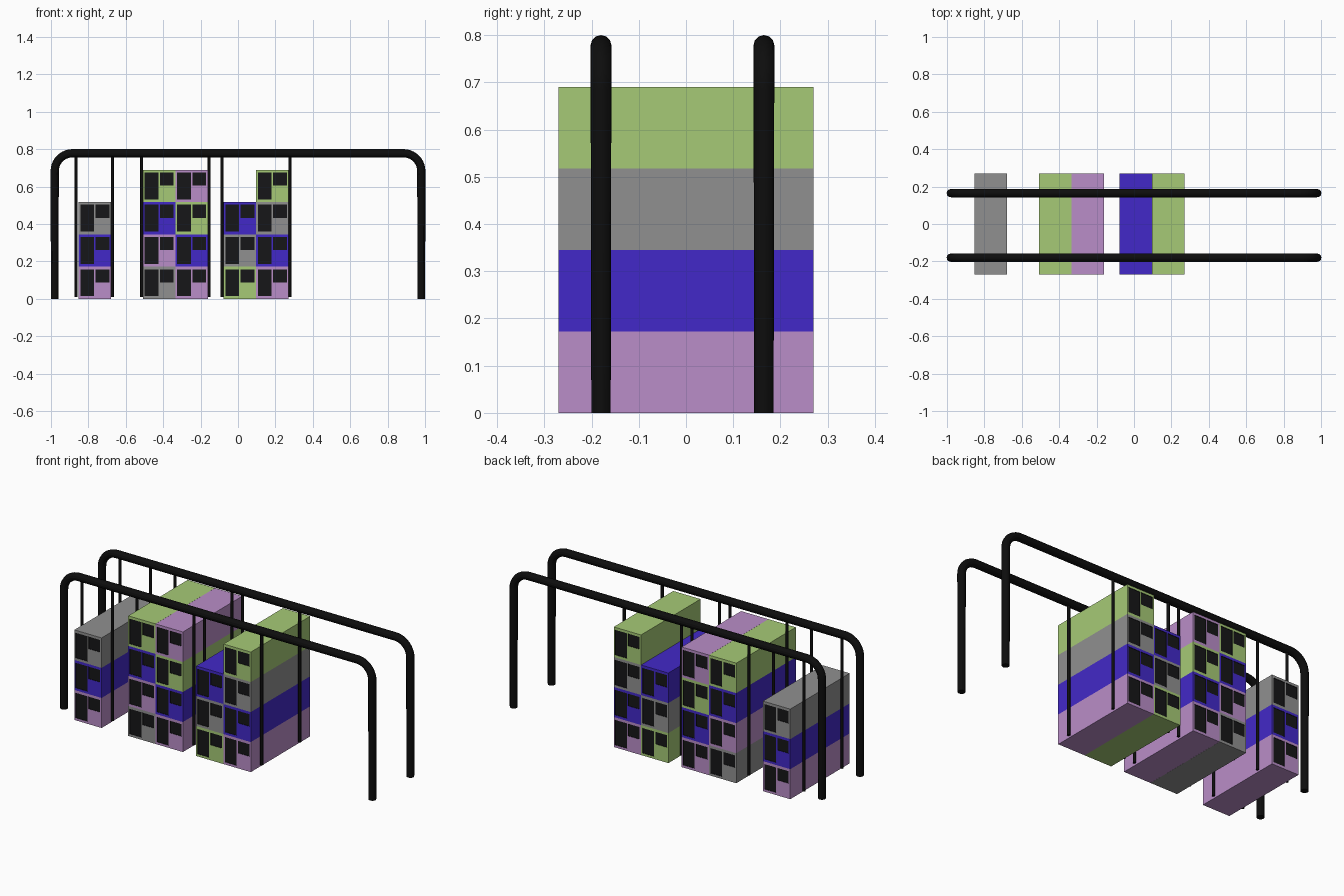
import bpy, bmesh, math
from mathutils import Vector as V

if "Cube" in bpy.data.objects:
    bpy.data.objects.remove(bpy.data.objects["Cube"])

def material(name, rgb):
    m = bpy.data.materials.new(name)
    m.diffuse_color = (*rgb, 1)
    m.use_nodes = True
    m.node_tree.nodes["Principled BSDF"].inputs["Base Color"].default_value = m.diffuse_color
    return m

BLACK = material("black", (0.004, 0.004, 0.004))
DOOR = material("door_black", (0.008, 0.008, 0.009))
PAINT = {"p": material("purple", (0.49, 0.27, 0.58)), "b": material("blue", (0.055, 0.022, 0.58)),
         "n": material("green", (0.38, 0.59, 0.18)), "g": material("grey", (0.28, 0.28, 0.28))}
W, L, H = 0.1735, 0.54, 0.1725

def panel(bm, origin, u, v, us, vs, recessed, mat=0):
    """Grid of quads on one side; returns the cells that get pressed in."""
    o, u, v = V(origin), V(u), V(v)
    pts = [[bm.verts.new(o + u * a + v * b) for b in vs] for a in us]
    out = []
    for i in range(len(us) - 1):
        for j in range(len(vs) - 1):
            f = bm.faces.new((pts[i][j], pts[i+1][j], pts[i+1][j+1], pts[i][j+1]))
            if (i, j) in recessed:
                f.material_index = mat
                out.append(f)
    return out

def container_mesh(colour):
    bm = bmesh.new()
    # rib rows along the length
    ys = [0]
    for k in range(12):
        c = 0.052 + k * 0.0415
        ys += [c - 0.012, c + 0.012]
    ys.append(L)
    back_ys = [L - y for y in reversed(ys)]
    ribs = {(2 * k + 1, 1) for k in range(12)}
    zs = [0, 0.017, 0.156, H]
    ends_x, ends_z = [0, 0.009, 0.083, 0.091, 0.164, W], [0, 0.014, 0.088, 0.158, H]
    doors = {(1, 1), (1, 2), (3, 2)}
    x, y = W / 2, L / 2
    cells = panel(bm, (x, -y, 0), (0, 1, 0), (0, 0, 1), ys, zs, ribs)
    cells += panel(bm, (-x, y, 0), (0, -1, 0), (0, 0, 1), back_ys, zs, ribs)
    cells += panel(bm, (x, -y, H), (0, 1, 0), (-1, 0, 0), ys, [0, 0.012, W - 0.012, W], ribs)
    panel(bm, (-x, y, 0), (1, 0, 0), (0, -1, 0), [0, W], [0, L], ())
    ends = panel(bm, (-x, -y, 0), (1, 0, 0), (0, 0, 1), ends_x, ends_z, doors, 1)
    ends += panel(bm, (x, y, 0), (-1, 0, 0), (0, 0, 1), ends_x, ends_z, doors, 1)
    bmesh.ops.inset_region(bm, faces=cells, thickness=0, depth=-0.006)
    bmesh.ops.inset_region(bm, faces=ends, thickness=0, depth=-0.003)
    me = bpy.data.meshes.new("container")
    bm.to_mesh(me)
    bm.free()
    me.materials.append(PAINT[colour])
    me.materials.append(DOOR)
    return me

# stacks of containers, colours listed bottom to top
meshes = {c: container_mesh(c) for c in PAINT}
for x, colours in ((-0.765, "pbg"), (-0.422, "gpbn"), (-0.248, "pbnp"), (0.010, "ngb"), (0.1835, "pbgn")):
    for level, c in enumerate(colours):
        ob = bpy.data.objects.new("container", meshes[c])
        ob.location = (x, 0, level * H)
        bpy.context.collection.objects.link(ob)

def gantry(y):
    # bent tube: leg, corner arc, beam, corner arc, leg
    cu = bpy.data.curves.new("gantry_tube", "CURVE")
    cu.dimensions = "3D"
    cu.bevel_depth, cu.bevel_resolution, cu.use_fill_caps = 0.0205, 4, True
    R, X, Z = 0.095, 0.98, 0.778
    arc = [(-X + R - R * math.cos(t), Z - R + R * math.sin(t)) for t in (math.radians(9 * i) for i in range(11))]
    pts = [(-X, 0)] + arc + [(-a, b) for a, b in reversed(arc)] + [(X, 0)]
    s = cu.splines.new("POLY")
    s.points.add(len(pts) - 1)
    for p, (a, b) in zip(s.points, pts):
        p.co = (a, y, b, 1)
        p.radius = 1 + 0.08 * b / Z
    cu.materials.append(BLACK)
    ob = bpy.data.objects.new("gantry_tube", cu)
    bpy.context.collection.objects.link(ob)
    bpy.ops.object.select_all(action="DESELECT")
    bpy.context.view_layer.objects.active = ob
    ob.select_set(True)
    bpy.ops.object.convert(target="MESH")
    bpy.ops.object.shade_smooth_by_angle()
    # hanging rods on both sides of each stack
    for x in (-0.865, -0.672, -0.515, -0.154, -0.086, 0.277):
        bpy.ops.mesh.primitive_cylinder_add(vertices=16, radius=0.008, depth=0.76, location=(x, y, 0.39))
        rod = bpy.context.object
        rod.name = "hanging_rod"
        rod.data.materials.append(BLACK)
        bpy.ops.object.shade_smooth_by_angle()

for y in (-0.18, 0.165):
    gantry(y)
